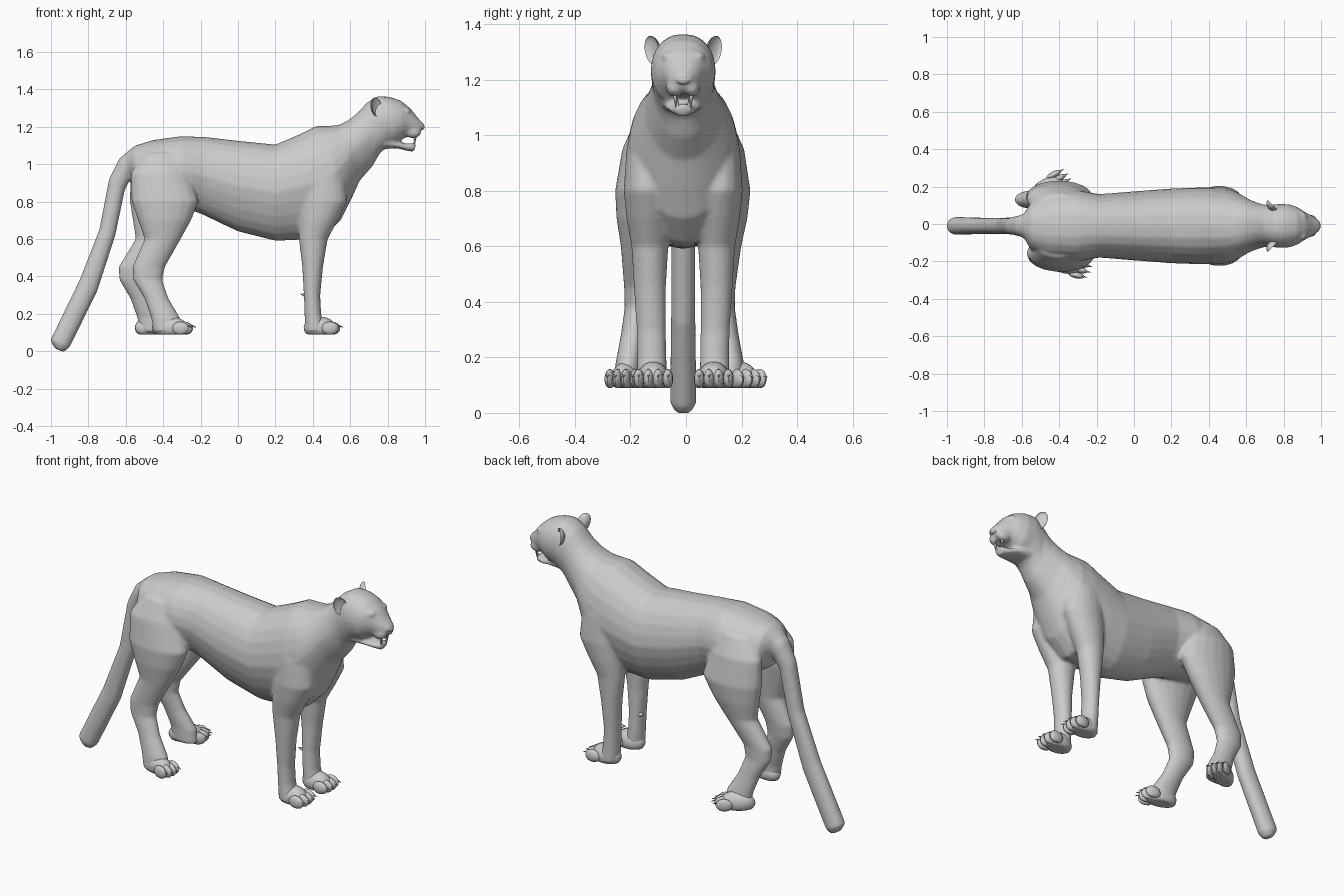
import bpy, bmesh, math
from mathutils import Vector, Matrix

if "Cube" in bpy.data.objects:
    bpy.data.objects.remove(bpy.data.objects["Cube"])

Y0 = -0.01  # body centre line


def ring_loft(bm, rings):
    """Skin a list of point rings into a closed tube."""
    vs = [[bm.verts.new(p) for p in r] for r in rings]
    n = len(vs[0])
    faces = [bm.faces.new((a[i], a[(i + 1) % n], b[(i + 1) % n], b[i]))
             for a, b in zip(vs, vs[1:]) for i in range(n)]
    faces += [bm.faces.new(vs[0][::-1]), bm.faces.new(vs[-1])]
    bmesh.ops.recalc_face_normals(bm, faces=faces)


def spine_loft(bm, sections, taper=0.0, n=24):
    """Each section: top x, z, bottom x, z, half width."""
    rings = []
    for xt, zt, xb, zb, w in sections:
        ring = []
        for i in range(n):
            a = 2 * math.pi * i / n
            c, s = math.cos(a), math.sin(a)
            k = (s + 1) / 2
            y = w * math.copysign(abs(c) ** 0.85, c) * (1 - taper * max(0, -s))
            ring.append((xb + (xt - xb) * k, Y0 + y, zb + (zt - zb) * k))
        rings.append(ring)
    ring_loft(bm, rings)


def leg_loft(bm, sections, side, shift=lambda z: (0, 0), n=18):
    """Each section: z, back x, front x, centre y, half width."""
    rings = []
    for z, x0, x1, yc, w in sections:
        dx, dy = shift(z)
        rings.append([((x0 + x1) / 2 + dx + (x1 - x0) / 2 * math.cos(t),
                       Y0 + side * (yc + dy) + w * math.sin(t), z)
                      for t in (2 * math.pi * i / n for i in range(n))])
    ring_loft(bm, rings)


def ball(bm, loc, size, rot=Matrix(), seg=16):
    m = Matrix.Translation(loc) @ rot @ Matrix.Diagonal((*size, 1))
    return bmesh.ops.create_uvsphere(bm, u_segments=seg, v_segments=seg * 3 // 4, radius=1, matrix=m)["verts"]


def spike(bm, base, tip, r):
    d = Vector(tip) - Vector(base)
    m = Matrix.Translation((Vector(base) + Vector(tip)) / 2) @ d.to_track_quat('Z', 'Y').to_matrix().to_4x4()
    bmesh.ops.create_cone(bm, cap_ends=True, segments=8, radius1=r, radius2=r * 0.1, depth=d.length, matrix=m)


def finish(name, bm, voxel=None):
    me = bpy.data.meshes.new(name)
    bm.to_mesh(me)
    bm.free()
    ob = bpy.data.objects.new(name, me)
    bpy.context.collection.objects.link(ob)
    bpy.ops.object.select_all(action='DESELECT')
    ob.select_set(True)
    bpy.context.view_layer.objects.active = ob
    if voxel:
        r = ob.modifiers.new("blend", 'REMESH')
        r.mode, r.voxel_size = 'VOXEL', voxel
        s = ob.modifiers.new("soften", 'SMOOTH')
        s.factor, s.iterations = 0.5, 7
        bpy.ops.object.convert(target='MESH')
    bpy.ops.object.shade_smooth_by_angle(angle=math.radians(50))
    return ob


# Body: trunk, neck and skull in one loft
body = bmesh.new()
spine_loft(body, [
    (-.60, 1.06, -.58, .93, .06), (-.55, 1.10, -.55, .86, .13),
    (-.45, 1.13, -.45, .80, .18), (-.30, 1.15, -.30, .77, .19),
    (-.17, 1.145, -.20, .735, .17), (0, 1.125, 0, .64, .185),
    (.20, 1.105, .20, .59, .20), (.33, 1.16, .33, .595, .205),
    (.42, 1.205, .46, .61, .205), (.49, 1.205, .55, .70, .195),
    (.54, 1.21, .60, .80, .17), (.59, 1.235, .65, .91, .14),
    (.64, 1.275, .72, .99, .118), (.69, 1.33, .76, 1.06, .11)], taper=.18)
spine_loft(body, [
    (.64, 1.27, .72, 1.00, .10), (.69, 1.33, .76, 1.06, .112),
    (.75, 1.365, .80, 1.095, .117), (.81, 1.36, .85, 1.11, .116),
    (.87, 1.34, .88, 1.135, .10), (.92, 1.30, .905, 1.145, .075),
    (.96, 1.25, .935, 1.15, .057), (1.0, 1.21, .965, 1.16, .032)])
# Muzzle pads, brows and lower jaw
for s in (-1, 1):
    ball(body, (.935, Y0 + s * .03, 1.17), (.045, .032, .032))
    ball(body, (.895, Y0 + s * .05, 1.285), (.03, .03, .016))
spine_loft(body, [(.78, 1.15, .76, 1.08, .08), (.85, 1.12, .85, 1.085, .066),
                  (.90, 1.11, .90, 1.072, .048), (.955, 1.115, .94, 1.065, .028)])
# Tail
spine_loft(body, [
    (-.55, 1.10, -.50, .92, .09), (-.635, 1.03, -.575, .92, .058),
    (-.69, .92, -.605, .86, .047), (-.742, .65, -.655, .62, .044),
    (-.848, .38, -.752, .32, .044), (-1.004, .06, -.90, .02, .048),
    (-.98, .015, -.93, -.005, .03)], n=16)

# Legs
FRONT = [(1.05, .37, .52, .13, .05), (.95, .34, .57, .13, .075), (.8, .33, .585, .13, .085),
         (.7, .325, .535, .125, .08), (.6, .325, .48, .12, .067), (.45, .343, .455, .12, .058),
         (.3, .352, .44, .115, .053), (.2, .355, .445, .113, .053), (.1, .36, .47, .113, .055)]
HIND = [(1.06, -.5, -.3, .12, .05), (.95, -.575, -.26, .145, .075), (.8, -.57, -.21, .158, .088),
        (.7, -.535, -.25, .163, .078), (.6, -.50, -.305, .163, .062), (.45, -.565, -.39, .165, .048),
        (.38, -.56, -.405, .168, .043), (.28, -.50, -.37, .183, .042), (.18, -.465, -.31, .198, .046),
        (.1, -.45, -.30, .203, .05)]


def step_back(z):
    t = min(1, max(0, (.85 - z) / .4))
    return -.075 * t, -.025 * t


for s in (-1, 1):
    leg_loft(body, FRONT, s)
leg_loft(body, HIND, -1)
leg_loft(body, HIND, 1, step_back)
finish("body", body, voxel=.009)


# Paws: pad, four toes and claws
def paw(name, heel, yaw, length, w):
    bm = bmesh.new()
    ball(bm, (length * .42, 0, .125), (length * .44, w * .82, .06))
    for i in range(4):
        y = (i - 1.5) * w * .5
        tip = length * (.96 - .05 * (abs(i - 1.5) > 1))
        ball(bm, (tip - .04, y, .122), (.045, w * .28, .036), seg=12)
        spike(bm, (tip - .015, y, .14), (tip + .022, y, .128), .008)
    for v in bm.verts:
        v.co.z = max(v.co.z, .09)
    bmesh.ops.transform(bm, matrix=Matrix.Translation((*heel, 0)) @ Matrix.Rotation(math.radians(yaw), 4, 'Z'), verts=bm.verts)
    finish(name, bm)


paw("front_paw_right", (.355, -.118), 0, .195, .07)
paw("front_paw_left", (.355, .10), 0, .195, .07)
paw("hind_paw_right", (-.455, -.195), -12, .22, .062)
paw("hind_paw_left", (-.545, .15), 28, .215, .062)

# Dewclaws, ears and eyes
for s, side in ((-1, "right"), (1, "left")):
    bm = bmesh.new()
    spike(bm, (.365, Y0 + s * .09, .30), (.335, Y0 + s * .085, .305), .014)
    finish("dewclaw_" + side, bm)

    bm = bmesh.new()
    ear = ball(bm, (0, 0, 0), (.03, .036, .054))
    for v in ear:
        if v.co.x > 0:
            v.co.x *= -.5
    turn = Matrix.Rotation(s * math.radians(45), 4, 'Z') @ Matrix.Rotation(-s * math.radians(20), 4, 'X')
    bmesh.ops.transform(bm, matrix=Matrix.Translation((.742, Y0 + s * .112, 1.305)) @ turn, verts=bm.verts)
    finish("ear_" + side, bm)

    bm = bmesh.new()
    ball(bm, (.908, Y0 + s * .054, 1.255), (.014, .017, .012), seg=12)
    finish("eye_" + side, bm)

# Nose
bm = bmesh.new()
ball(bm, (.978, Y0, 1.198), (.02, .027, .017))
finish("nose", bm)

# Teeth
bm = bmesh.new()
for s in (-1, 1):
    spike(bm, (.945, Y0 + s * .03, 1.15), (.945, Y0 + s * .027, 1.10), .009)
    spike(bm, (.94, Y0 + s * .02, 1.10), (.947, Y0 + s * .021, 1.138), .007)
    for k in (.004, .012):
        spike(bm, (.955, Y0 + s * k, 1.15), (.957, Y0 + s * k, 1.135), .004)
finish("teeth", bm)
